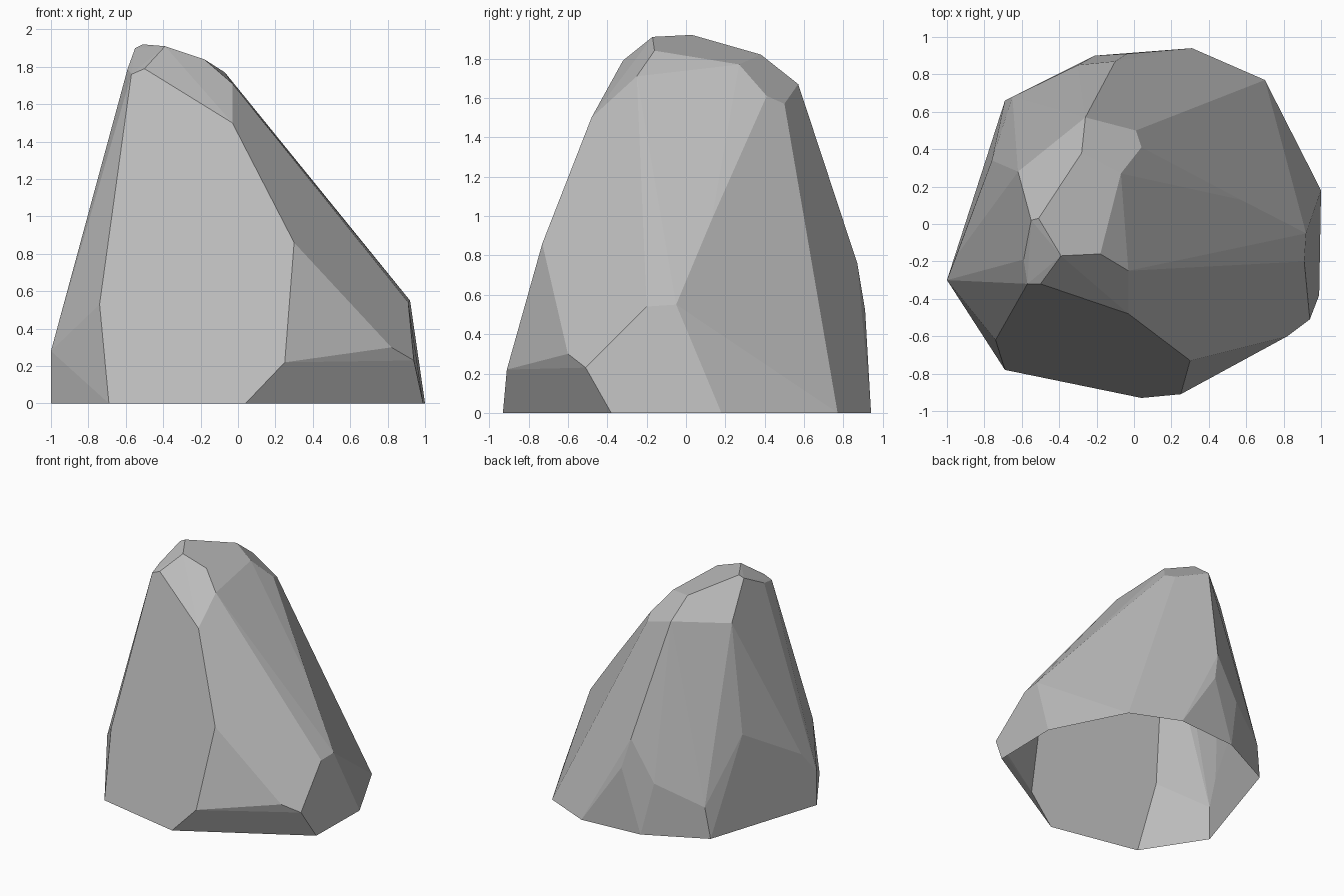
import bpy
import bmesh

# Remove the default cube only
default_cube = bpy.data.objects.get("Cube")
if default_cube:
    bpy.data.objects.remove(default_cube, do_unlink=True)


def flat_material(name, colour):
    """Plain single-colour material for viewport and render."""
    material = bpy.data.materials.new(name)
    material.use_nodes = True
    material.diffuse_color = colour
    shader = material.node_tree.nodes["Principled BSDF"]
    shader.inputs["Base Color"].default_value = colour
    shader.inputs["Roughness"].default_value = 0.9
    return material


# Foot outline where the boulder meets the ground (x, y)
foot = [(.04, -.93), (.99, -.38), (1, .18), (.7, .77), (.31, .94),
        (-.21, .9), (-.69, .66), (-1, -.3), (-.69, -.78)]

# Chipped corners just above the ground
low_corners = [(.25, -.91, .22), (.82, -.6, .3), (.94, -.51, .23),
               (-.65, .68, .26), (-.3, .85, .43), (-1, -.3, .28),
               (-.95, -.17, .46)]

# Corners of the large sloping facets
middle_corners = [(.3, -.73, .86), (.91, -.2, .54), (.92, -.05, .55),
                  (.57, .13, .98), (-.04, .91, .52), (-.1, .87, .76),
                  (-.76, .34, .77), (-.74, -.62, .53)]

# Shoulder below the peak
shoulder = [(-.03, -.48, 1.5), (-.03, -.25, 1.71), (.04, .41, 1.61),
            (.01, .5, 1.57), (-.26, .57, 1.67), (-.62, .28, 1.64),
            (-.59, -.19, 1.79), (-.57, -.32, 1.76)]

# Small facets of the peak
peak = [(-.5, -.32, 1.79), (-.39, -.17, 1.91), (-.18, -.16, 1.84),
        (-.07, .27, 1.77), (-.28, .38, 1.82), (-.51, .03, 1.92),
        (-.55, .02, 1.9)]


def build_boulder(name, corners, material):
    """Wrap the corners in a faceted skin, left open underneath."""
    bm = bmesh.new()
    for corner in corners:
        bm.verts.new(corner)
    hull = bmesh.ops.convex_hull(bm, input=bm.verts[:])
    unused = set(hull["geom_interior"]) | set(hull["geom_unused"])
    loose = [v for v in unused if isinstance(v, bmesh.types.BMVert)]
    bmesh.ops.delete(bm, geom=loose, context="VERTS")

    # Open the underside
    underside = [f for f in bm.faces
                 if all(abs(v.co.z) < 0.001 for v in f.verts)]
    bmesh.ops.delete(bm, geom=underside, context="FACES")

    # Merge nearly level triangles into broad chiselled facets
    bmesh.ops.dissolve_limit(bm, angle_limit=0.07,
                             verts=bm.verts[:], edges=bm.edges[:])
    bmesh.ops.recalc_face_normals(bm, faces=bm.faces[:])

    mesh = bpy.data.meshes.new(name)
    bm.to_mesh(mesh)
    bm.free()
    mesh.materials.append(material)
    boulder = bpy.data.objects.new(name, mesh)
    bpy.context.collection.objects.link(boulder)
    return boulder


stone_grey = flat_material("stone_grey", (0.5, 0.5, 0.5, 1))
ground_ring = [(x, y, 0) for x, y in foot]
build_boulder("boulder",
              ground_ring + low_corners + middle_corners + shoulder + peak,
              stone_grey)
